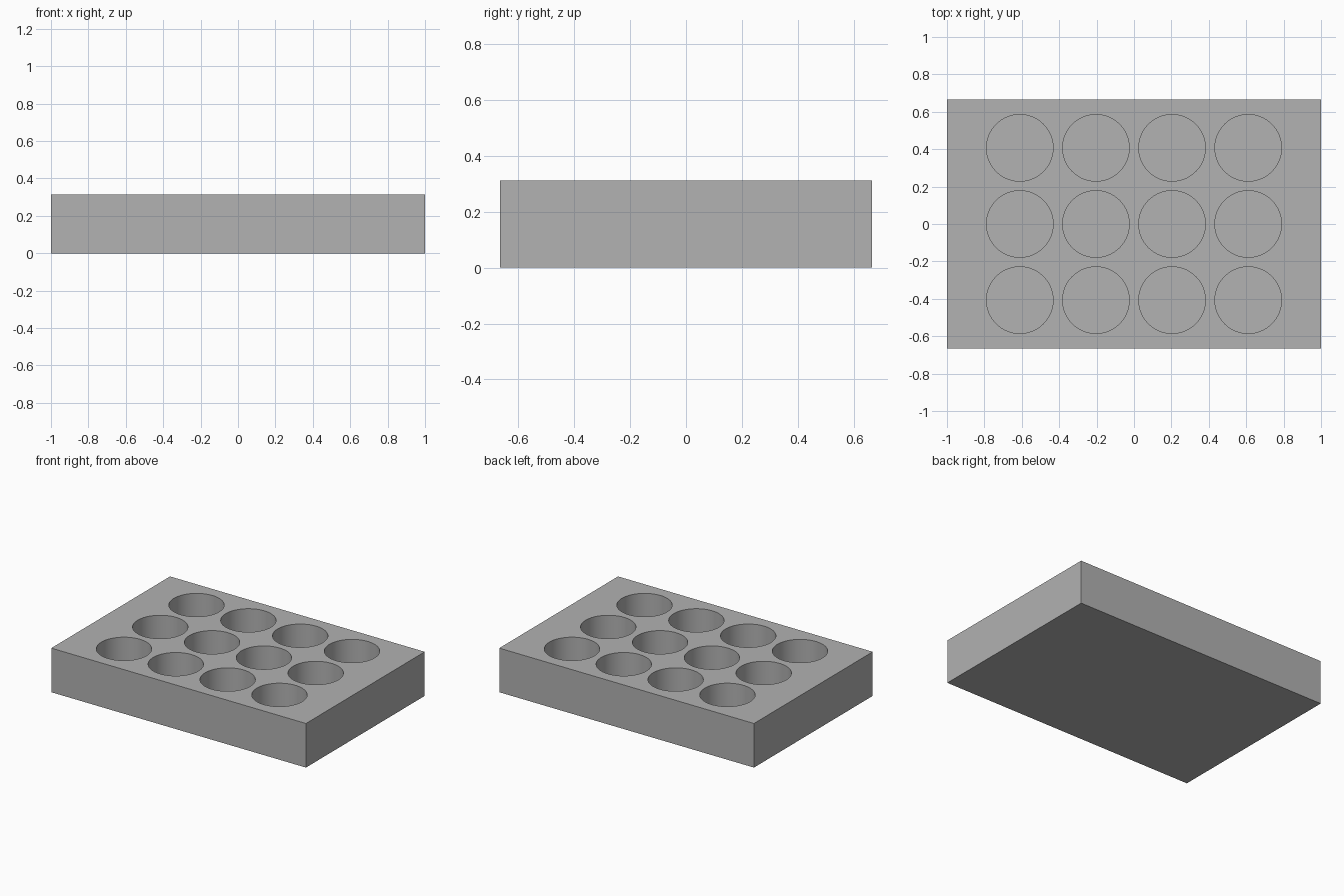
import bpy
import math

LENGTH, WIDTH, HEIGHT = 2.0, 1.332, 0.313
COLUMNS, ROWS = 4, 3
PITCH, RADIUS, DEPTH = 0.407, 0.178, 0.274

cube = bpy.data.objects.get("Cube")
if cube:
    bpy.data.objects.remove(cube, do_unlink=True)

# Single grey plastic
grey = bpy.data.materials.new("light grey")
grey.use_nodes = True
colour = (0.445, 0.445, 0.445, 1)
grey.diffuse_color = colour
grey.node_tree.nodes["Principled BSDF"].inputs["Base Color"].default_value = colour

# Solid rectangular block
bpy.ops.mesh.primitive_cube_add(size=1, location=(0, 0, HEIGHT / 2))
block = bpy.context.object
block.name = "well_plate"
block.scale = (LENGTH, WIDTH, HEIGHT)
bpy.ops.object.transform_apply(location=True, scale=True)
block.data.materials.append(grey)

# Cutter: one cylinder repeated over the grid of wells
floor, top = HEIGHT - DEPTH, HEIGHT + 0.1
bpy.ops.mesh.primitive_cylinder_add(
    vertices=96, radius=RADIUS, depth=top - floor,
    location=(-PITCH * (COLUMNS - 1) / 2, -PITCH * (ROWS - 1) / 2, (floor + top) / 2))
cutter = bpy.context.object
cutter.name = "well_cutter"
cutter.hide_render = True
cutter.data.materials.append(grey)
for name, count, step in (("columns", COLUMNS, (PITCH, 0, 0)), ("rows", ROWS, (0, PITCH, 0))):
    array = cutter.modifiers.new(name, 'ARRAY')
    array.count = count
    array.use_relative_offset = False
    array.use_constant_offset = True
    array.constant_offset_displace = step

# Sink the flat-bottomed wells into the block
wells = block.modifiers.new("wells", 'BOOLEAN')
wells.operation = 'DIFFERENCE'
wells.solver = 'EXACT'
wells.object = cutter
bpy.ops.object.select_all(action='DESELECT')
block.select_set(True)
bpy.context.view_layer.objects.active = block
bpy.ops.object.modifier_apply(modifier=wells.name)
bpy.data.objects.remove(cutter, do_unlink=True)

# Smooth well walls with crisp rims
bpy.ops.object.shade_smooth_by_angle(angle=math.radians(30))
